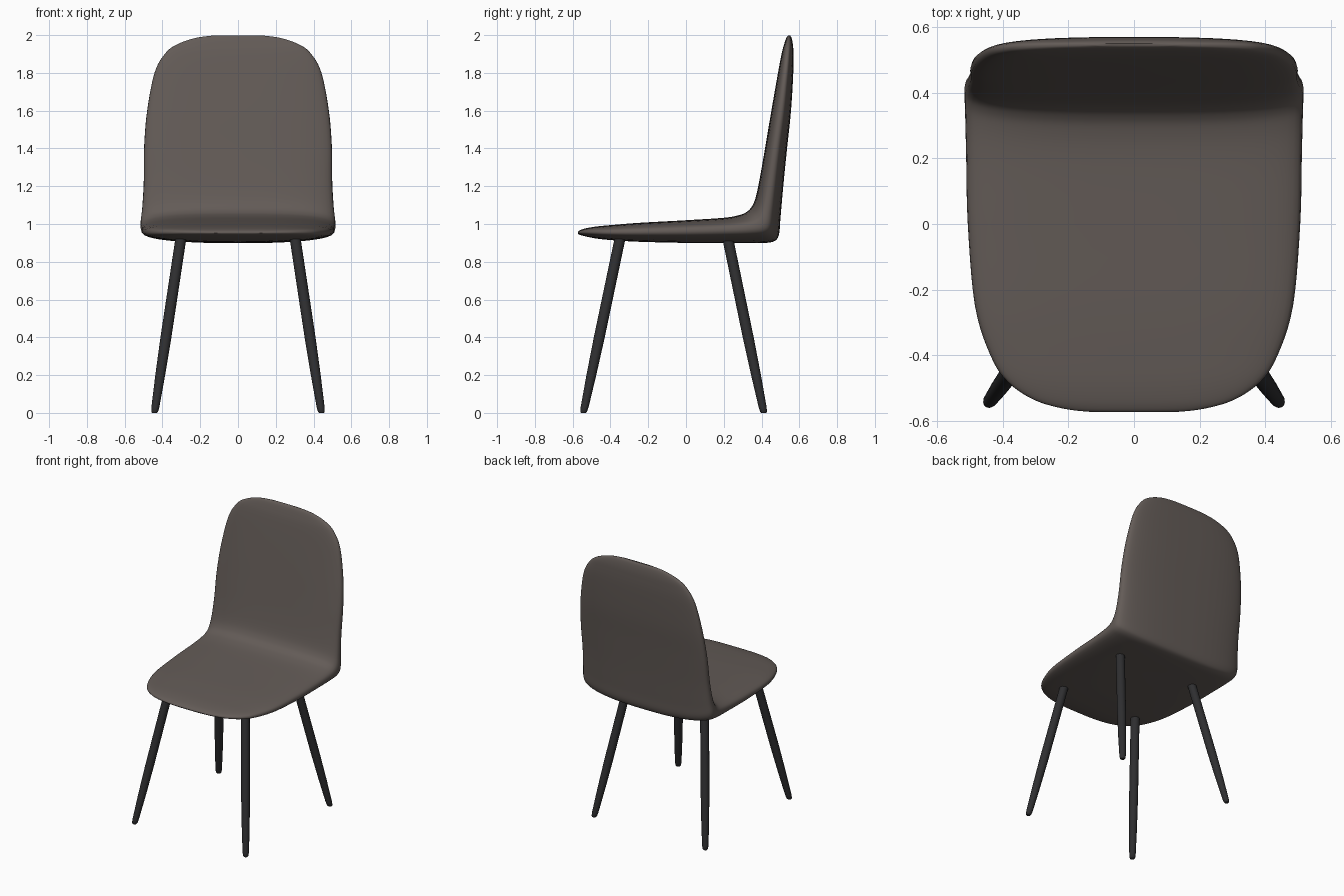
import bpy, bmesh, math
from mathutils import Vector

if "Cube" in bpy.data.objects:
    bpy.data.objects.remove(bpy.data.objects["Cube"])


def material(name, rgb):
    m = bpy.data.materials.new(name)
    m.diffuse_color = (*rgb, 1)
    m.use_nodes = True
    m.node_tree.nodes["Principled BSDF"].inputs["Base Color"].default_value = m.diffuse_color
    return m


def loft(name, rings, mat):
    """Skin a list of closed rings and cap both ends."""
    bm = bmesh.new()
    vs = [[bm.verts.new(p) for p in ring] for ring in rings]
    n = len(vs[0])
    for a, b in zip(vs, vs[1:]):
        for i in range(n):
            j = (i + 1) % n
            bm.faces.new((a[i], a[j], b[j], b[i]))
    bm.faces.new(vs[0])
    bm.faces.new(vs[-1])
    bmesh.ops.recalc_face_normals(bm, faces=bm.faces)
    me = bpy.data.meshes.new(name)
    bm.to_mesh(me)
    bm.free()
    me.materials.append(mat)
    ob = bpy.data.objects.new(name, me)
    bpy.context.collection.objects.link(ob)
    bpy.context.view_layer.objects.active = ob
    ob.select_set(True)
    bpy.ops.object.shade_smooth_by_angle(angle=math.radians(50))
    ob.select_set(False)
    return ob


def spline(rows, steps):
    """Catmull-Rom interpolation of rows of numbers."""
    rows = [Vector(r) for r in rows]
    out = []
    for k in range(len(rows) - 1):
        p1, p2 = rows[k], rows[k + 1]
        p0 = rows[max(k - 1, 0)]
        p3 = rows[min(k + 2, len(rows) - 1)]
        for s in range(steps):
            t = s / steps
            out.append(0.5 * (2 * p1 + (p2 - p0) * t
                              + (2 * p0 - 5 * p1 + 4 * p2 - p3) * t * t
                              + (3 * p1 - p0 - 3 * p2 + p3) * t ** 3))
    return out + [rows[-1]]


def power(v, n):
    return math.copysign(abs(v) ** (2 / n), v)


fabric = material("warm grey shell", (0.125, 0.105, 0.095))
black = material("black legs", (0.028, 0.028, 0.03))

# Shell: inner y, z / outer y, z / half width, from front lip to top of back
shell_rows = [
    (-0.573, 0.957, -0.573, 0.950, 0.12),
    (-0.563, 0.966, -0.563, 0.943, 0.21),
    (-0.535, 0.976, -0.535, 0.935, 0.305),
    (-0.48, 0.986, -0.48, 0.924, 0.385),
    (-0.40, 0.994, -0.40, 0.915, 0.437),
    (-0.25, 1.006, -0.25, 0.906, 0.484),
    (0.00, 1.020, 0.00, 0.900, 0.506),
    (0.20, 1.033, 0.22, 0.899, 0.511),
    (0.285, 1.048, 0.38, 0.899, 0.514),
    (0.325, 1.067, 0.460, 0.906, 0.516),
    (0.350, 1.095, 0.491, 0.940, 0.515),
    (0.370, 1.145, 0.500, 1.030, 0.507),
    (0.392, 1.25, 0.515, 1.20, 0.499),
    (0.420, 1.41, 0.536, 1.41, 0.497),
    (0.452, 1.60, 0.556, 1.60, 0.481),
    (0.487, 1.80, 0.568, 1.80, 0.442),
    (0.506, 1.90, 0.569, 1.90, 0.388),
    (0.519, 1.95, 0.566, 1.95, 0.325),
    (0.531, 1.985, 0.559, 1.985, 0.225),
    (0.541, 1.999, 0.550, 1.999, 0.12),
]
rings = []
N = 48
for iy, iz, oy, oz, w in spline(shell_rows, 5):
    inner, outer = Vector((0, iy, iz)), Vector((0, oy, oz))
    mid, half = (inner + outer) / 2, (inner - outer) / 2
    ring = []
    for i in range(N):
        a = 2 * math.pi * i / N
        s, c = math.sin(a), math.cos(a)
        n = 3.0 if s > 0 else 2.5       # flatter inside, rounder outside
        ring.append(mid + half * power(s, n) + Vector((w * power(c, n), 0, 0)))
    rings.append(ring)
loft("seat_shell", rings, fabric)

# Legs: splayed, tapered toward the foot
leg_profile = [(0, 0.013), (0.006, 0.018), (0.03, 0.021), (0.2, 0.026),
               (0.4, 0.029), (0.93, 0.029)]


def leg(name, side, foot_y, top_y):
    rings = []
    for z, r in leg_profile:
        t = z / 0.92
        cx = side * (0.442 + (0.303 - 0.442) * t)
        cy = foot_y + (top_y - foot_y) * t
        rings.append([(cx + r * math.cos(math.tau * i / 20),
                       cy + r * math.sin(math.tau * i / 20), z)
                      for i in range(20)])
    loft(name, rings, black)


for side, tag in ((-1, "left"), (1, "right")):
    leg("front_leg_" + tag, side, -0.543, -0.35)
    leg("rear_leg_" + tag, side, 0.412, 0.222)
